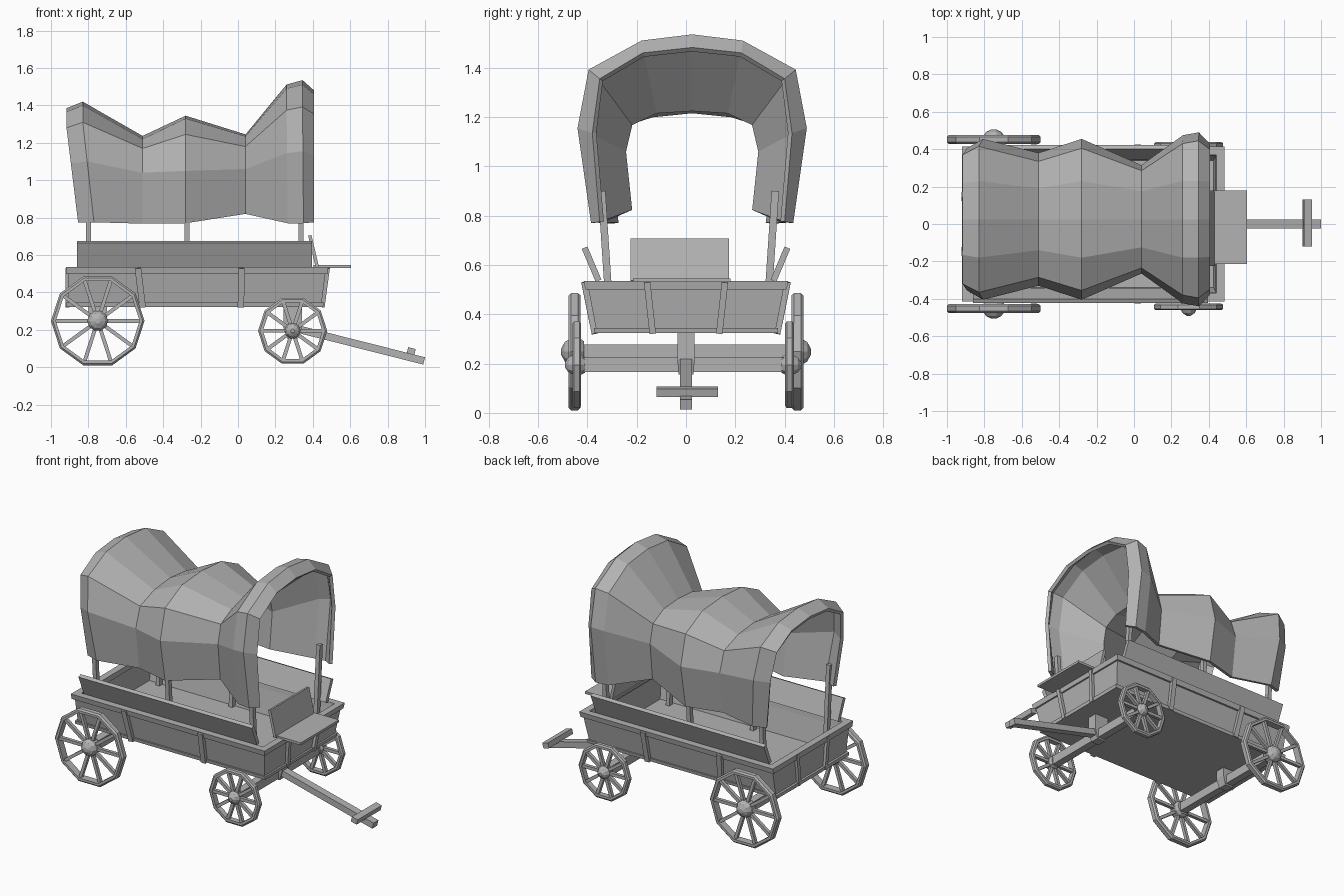
import bpy
import bmesh
from math import cos, sin, pi
from mathutils import Vector

cube = bpy.data.objects.get("Cube")
if cube:
    bpy.data.objects.remove(cube)

grey = bpy.data.materials.new("plain_grey")
grey.use_nodes = True
COLOUR = (0.45, 0.45, 0.45, 1)
grey.diffuse_color = COLOUR
grey.node_tree.nodes["Principled BSDF"].inputs["Base Color"].default_value = COLOUR


def loft(bm, rings, wrap=True, cap=True, loop=False):
    """Skin a list of point rings; wrap closes each ring, loop joins last to first."""
    rows = [[bm.verts.new(p) for p in r] for r in rings]
    n = len(rows[0])
    for i in range(len(rows) if loop else len(rows) - 1):
        a, b = rows[i], rows[(i + 1) % len(rows)]
        for j in range(n if wrap else n - 1):
            k = (j + 1) % n
            bm.faces.new((a[j], b[j], b[k], a[k]))
    if cap:
        bm.faces.new(rows[0])
        bm.faces.new(rows[-1][::-1])


def finish(name, bm, recalc=True):
    if recalc:
        bmesh.ops.recalc_face_normals(bm, faces=bm.faces)
    mesh = bpy.data.meshes.new(name)
    bm.to_mesh(mesh)
    bm.free()
    mesh.materials.append(grey)
    obj = bpy.data.objects.new(name, mesh)
    bpy.context.collection.objects.link(obj)
    return obj


def add_beam(bm, a, b, w, h, ref=(0, 0, 1)):
    a, b = Vector(a), Vector(b)
    d = (b - a).normalized()
    side = d.cross(Vector(ref)).normalized()
    up = side.cross(d)
    corners = [side * w * u / 2 + up * h * v / 2
               for u, v in ((-1, -1), (1, -1), (1, 1), (-1, 1))]
    loft(bm, [[p + c for c in corners] for p in (a, b)])


def beam(name, *args, **kw):
    bm = bmesh.new()
    add_beam(bm, *args, **kw)
    return finish(name, bm)


def rect(x0, x1, y, z):
    return [(x0, -y, z), (x1, -y, z), (x1, y, z), (x0, y, z)]


def rect_loft(name, *rects, **kw):
    bm = bmesh.new()
    loft(bm, [rect(*r) for r in rects], **kw)
    return finish(name, bm)


# Wagon bed: open tray with flared walls, plus rim and bottom trim
rect_loft("bed", (-0.905, 0.445, 0.362, 0.327), (-0.905, 0.47, 0.4, 0.525),
          (-0.88, 0.445, 0.375, 0.525), (-0.88, 0.425, 0.34, 0.345))
rect_loft("bed_rim", (-0.92, 0.478, 0.408, 0.5), (-0.92, 0.483, 0.415, 0.535),
          (-0.875, 0.44, 0.37, 0.535), (-0.875, 0.435, 0.365, 0.5), cap=False, loop=True)
rect_loft("bed_bottom_trim", (-0.92, 0.455, 0.37, 0.323), (-0.92, 0.459, 0.374, 0.345))

# Upright battens on all four walls
for s, side in ((1, "left"), (-1, "right")):
    for i, (lo, hi) in enumerate(((-0.51, -0.535), (0.015, 0.02))):
        beam(f"{side}_batten_{i}", (lo, s * 0.37, 0.322), (hi, s * 0.412, 0.53),
             0.034, 0.025, ref=(0, 1, 0))
    beam(f"front_batten_{side}", (0.452, s * 0.135, 0.322), (0.48, s * 0.158, 0.53),
         0.026, 0.022, ref=(1, 0, 0))
    beam(f"rear_batten_{side}", (-0.912, s * 0.135, 0.322), (-0.912, s * 0.158, 0.53),
         0.026, 0.022, ref=(1, 0, 0))
    # Leaning side boards and canopy posts
    beam(f"{side}_side_board", (-0.86, s * 0.383, 0.603), (0.395, s * 0.383, 0.603),
         0.025, 0.145, ref=(0, s * 0.055, 0.13))
    for x, part in ((-0.8, "rear"), (-0.272, "middle"), (0.337, "front")):
        beam(f"{part}_post_{side}", (x, s * 0.315 + 0.01, 0.34), (x, s * 0.352 + 0.01, 0.9),
             0.027, 0.03, ref=(0, 1, 0))

# Driver seat
beam("seat", (0.505, -0.215, 0.538), (0.505, 0.18, 0.538), 0.2, 0.016)
beam("seat_back", (0.404, -0.225, 0.62), (0.404, 0.175, 0.62), 0.018, 0.175,
     ref=(-0.04, 0, 0.17))

# Axles, their supports and the tongue
REAR, FRONT = (-0.75, 0.248), (0.292, 0.195)
for name, (x, z) in (("rear", REAR), ("front", FRONT)):
    beam(f"{name}_axle", (x, -0.43, z), (x, 0.43, z), 0.05, 0.06)
    rect_loft(f"{name}_axle_support", (x - 0.03, x + 0.03, 0.03, z - 0.04),
              (x - 0.05, x + 0.05, 0.035, z + 0.02), (x - 0.05, x + 0.05, 0.035, 0.33))
beam("tongue", (0.29, 0, 0.212), (0.995, 0, 0.034), 0.05, 0.04)
beam("tongue_crossbar", (0.926, -0.12, 0.086), (0.926, 0.13, 0.086), 0.042, 0.034,
     ref=(0.25, 0, 1))


def wheel(name, x, y, z, r, width, hub):
    s = 1 if y > 0 else -1
    count = 10

    def ring(radius, dy):
        return [(x + radius * cos(2 * pi * i / count), y + s * dy,
                 z + radius * sin(2 * pi * i / count)) for i in range(count)]

    # Rim with bevelled outer edges
    bm = bmesh.new()
    h = width / 2
    profile = ((r - 0.026, -h), (r - 0.01, -h), (r, -h * 0.6),
               (r, h * 0.6), (r - 0.01, h), (r - 0.026, h))
    loft(bm, [ring(*p) for p in profile], cap=False, loop=True)
    finish(name + "_rim", bm)
    # Spokes
    bm = bmesh.new()
    for i in range(count):
        a = 2 * pi * i / count
        d = Vector((cos(a), 0, sin(a)))
        c = Vector((x, y, z))
        add_beam(bm, c + d * hub * 0.5, c + d * (r - 0.015), 0.02, 0.022, ref=(0, 1, 0))
    finish(name + "_spokes", bm)
    # Hub with domed cap
    bm = bmesh.new()
    loft(bm, [ring(hub * 0.8, -h - 0.015), ring(hub, -h), ring(hub, h * 0.8),
              ring(hub * 0.75, h + 0.016), ring(hub * 0.25, h + 0.03)])
    finish(name + "_hub", bm)


wheel("rear_wheel_left", REAR[0], 0.452, REAR[1], 0.25, 0.048, 0.055)
wheel("rear_wheel_right", REAR[0], -0.452, REAR[1], 0.25, 0.048, 0.055)
wheel("front_wheel_left", FRONT[0], 0.42, FRONT[1], 0.185, 0.036, 0.042)
wheel("front_wheel_right", FRONT[0], -0.443, FRONT[1], 0.185, 0.036, 0.042)

# Cloth canopy: x at top, x at hem, then (half width, height) from ridge to hem
sections = [
    (-0.917, -0.855, (0, 1.385), (0.19, 1.365), (0.345, 1.28), (0.38, 1.09), (0.36, 0.775)),
    (-0.83, -0.77, (0, 1.42), (0.205, 1.4), (0.39, 1.31), (0.43, 1.1), (0.39, 0.775)),
    (-0.51, -0.51, (0, 1.237), (0.165, 1.22), (0.31, 1.17), (0.355, 1.04), (0.32, 0.768)),
    (-0.28, -0.28, (0, 1.345), (0.205, 1.33), (0.38, 1.245), (0.43, 1.05), (0.38, 0.77)),
    (0.04, 0.04, (0, 1.245), (0.15, 1.235), (0.26, 1.18), (0.29, 1.06), (0.265, 0.82)),
    (0.26, 0.265, (0, 1.512), (0.205, 1.49), (0.405, 1.375), (0.45, 1.145), (0.4, 0.77)),
    (0.345, 0.35, (0, 1.535), (0.205, 1.51), (0.42, 1.392), (0.465, 1.155), (0.41, 0.77)),
    (0.405, 0.405, (0, 1.482), (0.2, 1.46), (0.375, 1.355), (0.405, 1.135), (0.375, 0.775)),
]
rings = []
for top, hem, *half in sections:
    ridge = half[0][1]

    def place(w, z):
        # The hem shift only begins below the shoulder
        t = max(0, min(1, (half[2][1] - z) / (half[2][1] - half[4][1])))
        return (top + (hem - top) * t, 0.025 + w, z)

    rings.append([place(-w, z) for w, z in half[:0:-1]] + [place(w, z) for w, z in half])
bm = bmesh.new()
loft(bm, rings, wrap=False, cap=False)
canopy = finish("canopy", bm, recalc=False)
cloth = canopy.modifiers.new("cloth_thickness", "SOLIDIFY")
cloth.thickness = 0.022
cloth.offset = -1
